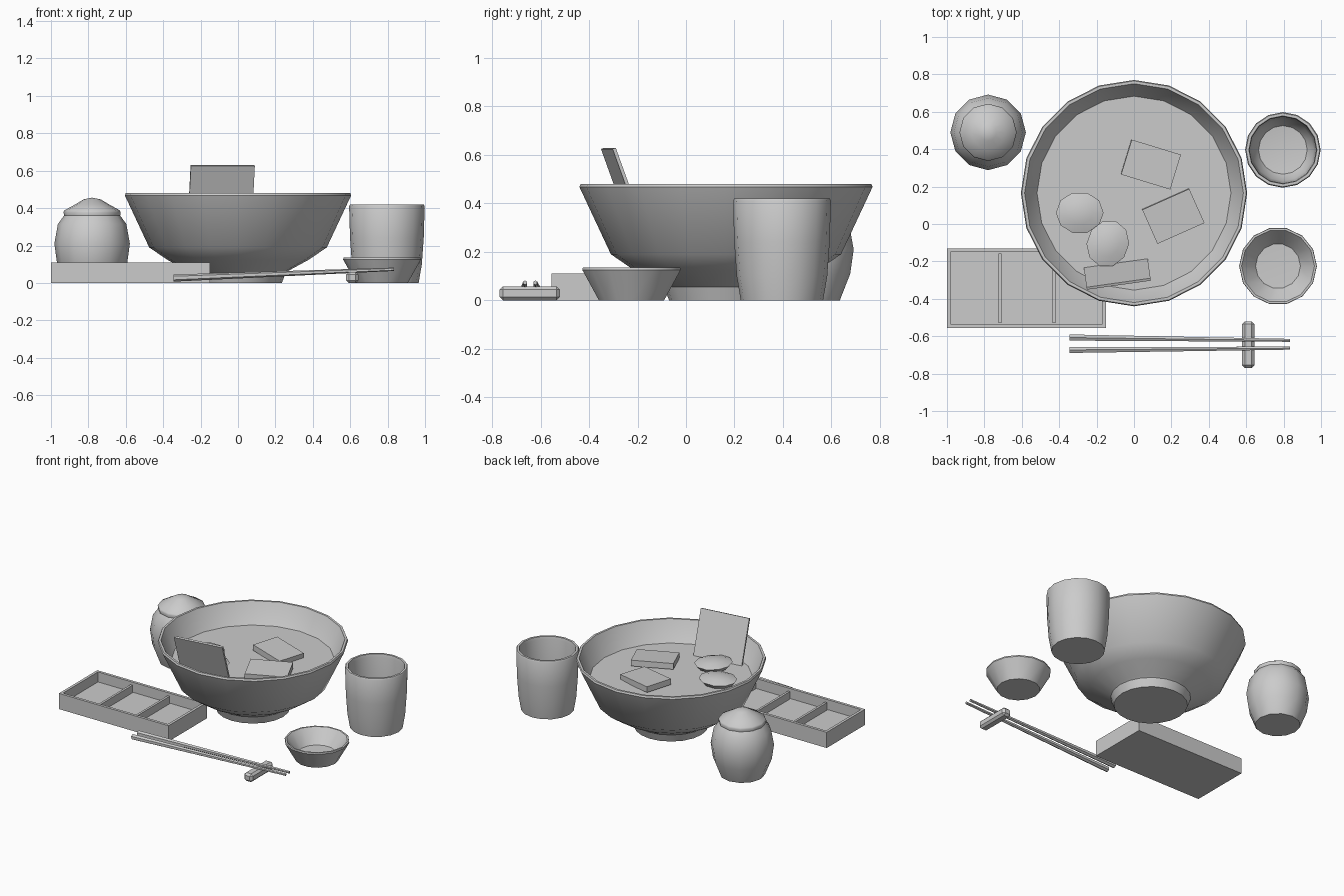
import bpy, bmesh, math
from mathutils import Vector, Matrix

if "Cube" in bpy.data.objects:
    bpy.data.objects.remove(bpy.data.objects["Cube"])


def finish(name, bm, smooth=None):
    bmesh.ops.remove_doubles(bm, verts=bm.verts, dist=1e-5)
    bmesh.ops.recalc_face_normals(bm, faces=bm.faces)
    me = bpy.data.meshes.new(name)
    bm.to_mesh(me)
    bm.free()
    ob = bpy.data.objects.new(name, me)
    bpy.context.collection.objects.link(ob)
    if smooth:
        bpy.ops.object.select_all(action='DESELECT')
        ob.select_set(True)
        bpy.context.view_layer.objects.active = ob
        bpy.ops.object.shade_smooth_by_angle(angle=math.radians(smooth))
    return ob


def lathe(name, profile, sides, loc, smooth=35):
    """Revolve (radius, height) points around z."""
    bm = bmesh.new()
    rings = [[bm.verts.new((r * math.cos(2 * math.pi * i / sides),
                            r * math.sin(2 * math.pi * i / sides), z))
              for i in range(sides)] for r, z in profile]
    for a, b in zip(rings, rings[1:]):
        for i in range(sides):
            j = (i + 1) % sides
            bm.faces.new((a[i], a[j], b[j], b[i]))
    ob = finish(name, bm, smooth)
    ob.location = loc
    return ob


def box(name, size, loc, rot=(0, 0, 0), bevel=0):
    bm = bmesh.new()
    bmesh.ops.create_cube(bm, size=1)
    bmesh.ops.scale(bm, vec=size, verts=bm.verts)
    if bevel:
        bmesh.ops.bevel(bm, geom=bm.edges[:], offset=bevel, segments=1, affect='EDGES')
    ob = finish(name, bm)
    ob.location = loc
    ob.rotation_euler = [math.radians(a) for a in rot]
    return ob


# Soup bowl with foot ring, and the broth in it
BY = 0.165
lathe("bowl", [(0, 0), (.235, 0), (.255, .055), (.27, .065), (.38, .125), (.475, .19),
               (.605, .468), (.6, .48), (.585, .48), (.452, .2), (.25, .085), (0, .075)],
      20, (0, BY, 0))
lathe("broth", [(.52, .335), (.52, .34), (0, .34)], 20, (0, BY, 0))

# Toppings: slices, egg halves and an upright sheet
box("slice_back", (.275, .195, .04), (.09, .318, .36), (0, 3, -17))
box("slice_front", (.275, .2, .04), (.21, .042, .364), (4, 0, 24))
for i, (x, y, z, turn) in enumerate([(-.29, .06, .37, 0), (-.14, -.105, .38, 70)]):
    egg = lathe(f"egg_half_{i + 1}", [(0, -.06), (.06, -.05), (.1, -.028), (.125, 0),
                                      (.07, .018), (0, .026)], 10, (x, y, z))
    egg.scale = (1.02, .9, 1)
    egg.rotation_euler.z = math.radians(turn)
box("seaweed_sheet", (.345, .014, .345), (-.09, -.262, .465), (20, 0, 8))

# Tea cup
lathe("cup", [(0, 0), (.17, 0), (.187, .1), (.197, .24), (.202, .41), (.197, .42),
              (.182, .42), (.178, .4), (.175, .24), (.165, .1), (.13, .05), (0, .035)],
      16, (.796, .396, 0))

# Small dipping dish
lathe("dish", [(0, 0), (.138, 0), (.208, .125), (.206, .135), (.195, .135), (.12, .04),
               (0, .035)], 14, (.77, -.225, 0))

# Lidded jar
JAR = (-.78, .49, 0)
lathe("jar", [(0, 0), (.145, 0), (.188, .11), (.202, .21), (.183, .315), (.15, .36), (0, .36)],
      12, JAR)
lathe("jar_lid", [(0, .36), (.15, .36), (.153, .378), (.148, .388), (.09, .42), (.045, .447),
                  (0, .456)], 12, JAR)

# Condiment tray: solid block with one recess, plus two lower dividers
bm = bmesh.new()
bmesh.ops.create_cube(bm, size=1)
bmesh.ops.scale(bm, vec=(.85, .425, .11), verts=bm.verts)
bm.faces.ensure_lookup_table()
top = max(bm.faces, key=lambda f: f.calc_center_median().z)
bmesh.ops.inset_region(bm, faces=[top], thickness=.027)
floor = bmesh.ops.extrude_discrete_faces(bm, faces=[top])["faces"][0]
bmesh.ops.translate(bm, vec=(0, 0, -.07), verts=floor.verts)
finish("tray", bm).location = (-.575, -.3425, .055)
for i, x in enumerate((-.716, -.428)):
    box(f"tray_divider_{i + 1}", (.016, .372, .055), (x, -.3425, .0655))

# Chopsticks tapering to the right, and their rest
for i, (y0, y1) in enumerate([(-.607, -.622), (-.673, -.664)]):
    a, b = Vector((-.345, y0, .026)), Vector((.835, y1, .073))
    bm = bmesh.new()
    bmesh.ops.create_cone(bm, cap_ends=True, segments=6, radius1=.019, radius2=.009,
                          depth=(b - a).length)
    turn = (b - a).to_track_quat('Z', 'Y').to_matrix().to_4x4()
    bmesh.ops.transform(bm, matrix=Matrix.Translation((a + b) / 2) @ turn, verts=bm.verts)
    finish(f"chopstick_{i + 1}", bm)
box("chopstick_rest", (.065, .248, .058), (.611, -.645, .029), bevel=.014)
